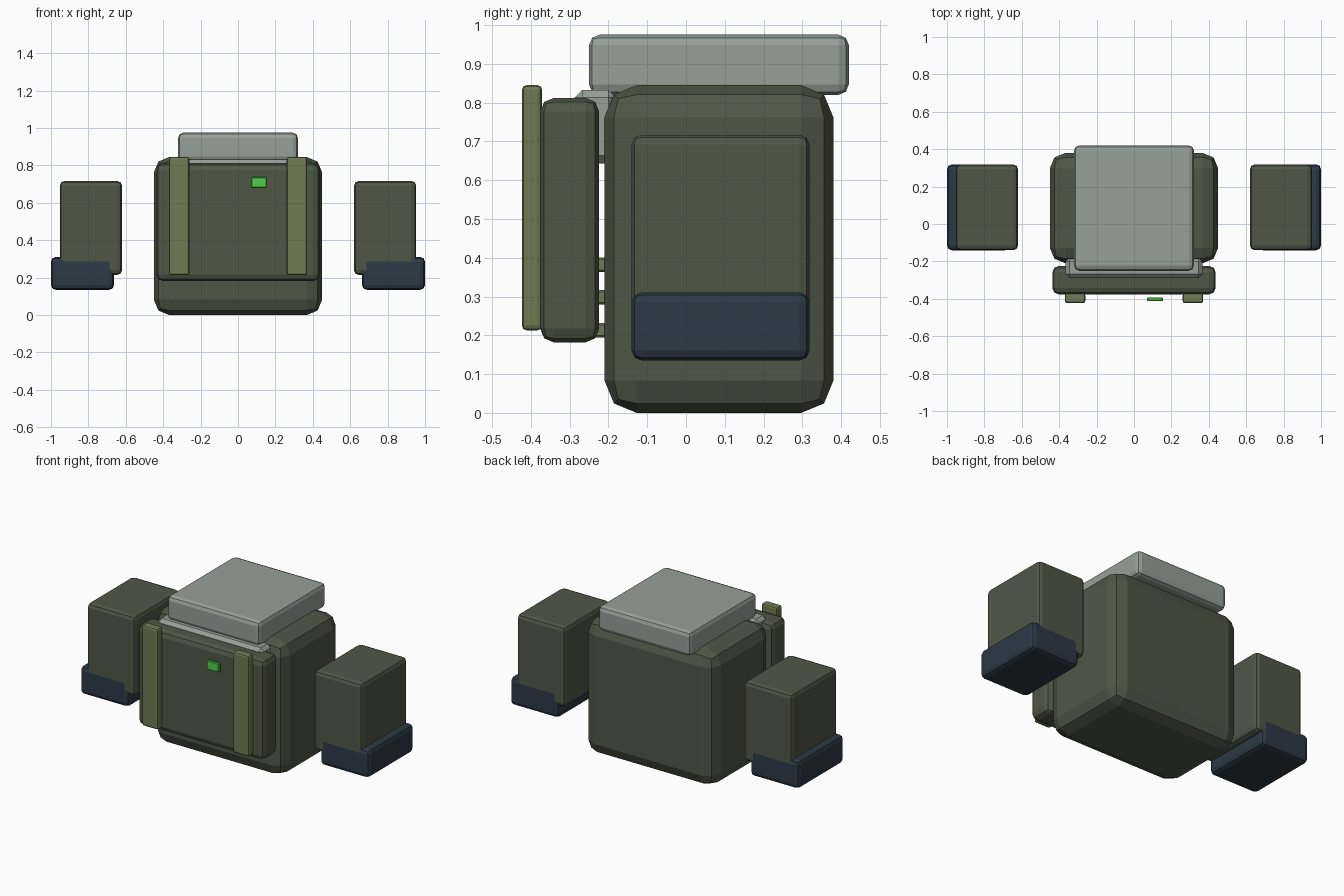
import bpy
import bmesh

if "Cube" in bpy.data.objects:
    bpy.data.objects.remove(bpy.data.objects["Cube"])


def make_material(name, rgb):
    mat = bpy.data.materials.new(name)
    mat.diffuse_color = (*rgb, 1.0)
    mat.use_nodes = True
    mat.node_tree.nodes["Principled BSDF"].inputs["Base Color"].default_value = mat.diffuse_color
    return mat


GREEN = make_material("army_green", (0.078, 0.096, 0.062))
OLIVE = make_material("olive_webbing", (0.156, 0.195, 0.082))
GREY = make_material("pale_grey", (0.305, 0.352, 0.315))
NAVY = make_material("dark_navy", (0.025, 0.041, 0.061))
LIGHT = make_material("bright_green", (0.08, 0.61, 0.07))


def box(name, xs, ys, zs, mat, bevel, segments=2):
    """Flat-shaded box spanning the given ranges, with bevelled edges."""
    mesh = bpy.data.meshes.new(name)
    bm = bmesh.new()
    bmesh.ops.create_cube(bm, size=1.0)
    for v in bm.verts:
        for i, (lo, hi) in enumerate((xs, ys, zs)):
            v.co[i] = hi if v.co[i] > 0 else lo
    bmesh.ops.bevel(bm, geom=bm.edges[:], offset=bevel, offset_type='OFFSET',
                    segments=segments, profile=0.5, affect='EDGES')
    bm.to_mesh(mesh)
    bm.free()
    mesh.materials.append(mat)
    obj = bpy.data.objects.new(name, mesh)
    bpy.context.scene.collection.objects.link(obj)
    return obj


def pair(name, xs, ys, zs, mat, bevel):
    """Matching boxes on the right and left sides."""
    box(name + "_right", xs, ys, zs, mat, bevel)
    box(name + "_left", (-xs[1], -xs[0]), ys, zs, mat, bevel)


# Main pack body and the front pocket
box("pack_body", (-0.45, 0.45), (-0.21, 0.38), (0.0, 0.845), GREEN, 0.083)
box("front_pocket", (-0.437, 0.437), (-0.376, -0.224), (0.182, 0.812), GREEN, 0.035)

# Top roll and the flap that tucks down behind the pocket
box("top_lid", (-0.32, 0.32), (-0.25, 0.42), (0.82, 0.975), GREY, 0.027)
box("lid_flap", (-0.365, 0.365), (-0.287, -0.18), (0.643, 0.833), GREY, 0.02, 1)

# Webbing rows between body and pocket
for i, z in enumerate((0.195, 0.28, 0.363)):
    box(f"webbing_row_{i + 1}", (-0.36, 0.36), (-0.25, -0.19),
        (z, z + 0.037), OLIVE, 0.005, 1)

# Vertical straps
pair("front_strap", (0.26, 0.37), (-0.423, -0.371), (0.213, 0.845), OLIVE, 0.012)

# Side pouches with dark base blocks
pair("side_pouch", (0.62, 0.953), (-0.14, 0.318), (0.215, 0.717), GREEN, 0.025)
pair("pouch_base", (0.663, 1.0), (-0.1405, 0.3185), (0.135, 0.311), NAVY, 0.026)

# Status light
box("status_light", (0.07, 0.155), (-0.412, -0.392), (0.68, 0.737), LIGHT, 0.004, 1)
